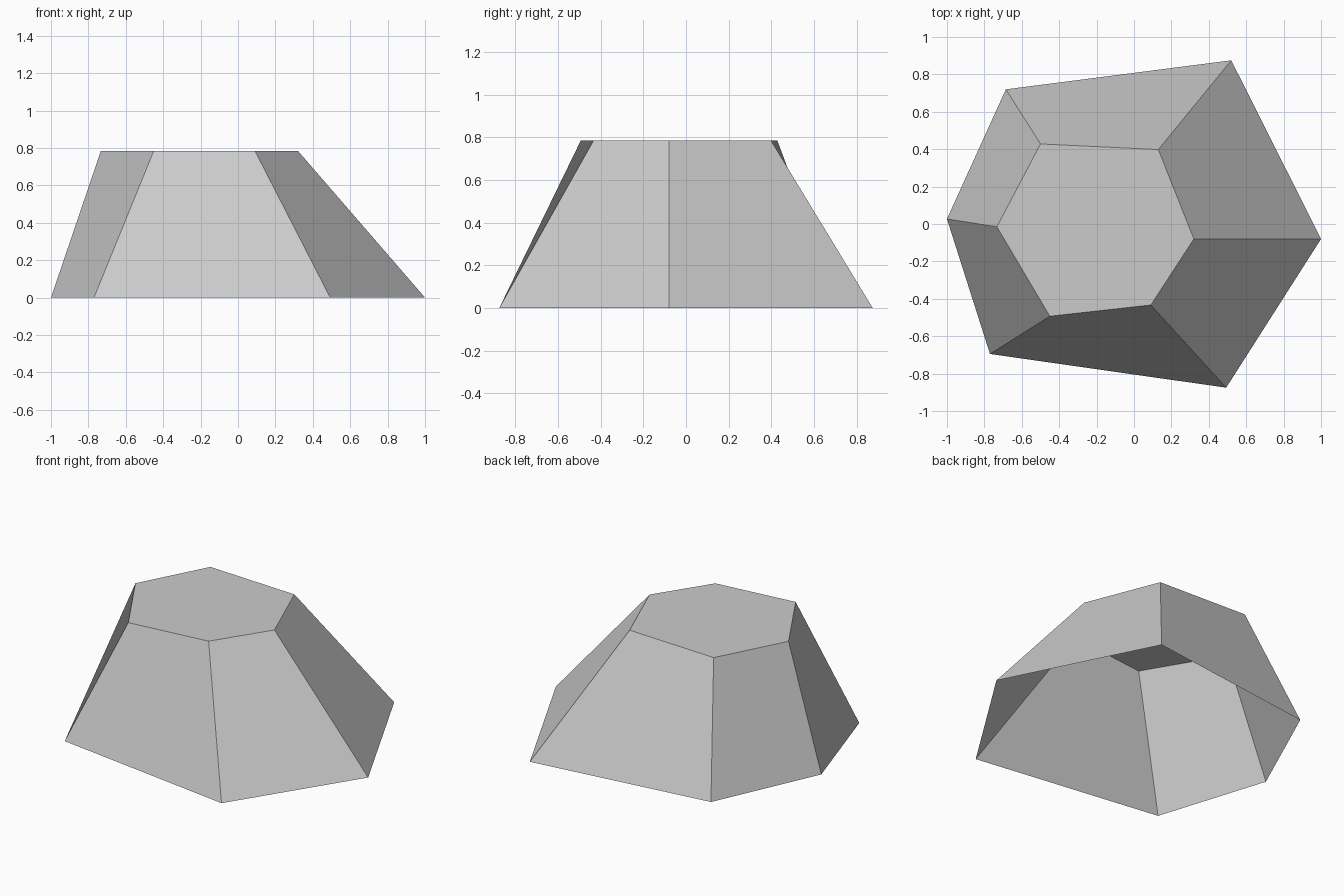
import bpy
import bmesh

cube = bpy.data.objects.get("Cube")
if cube:
    bpy.data.objects.remove(cube, do_unlink=True)

HEIGHT = 0.785

# Matching corners of the rim on the ground and the flat cap, counterclockwise
base_outline = [(1.0, -0.08), (0.52, 0.875), (-0.685, 0.72),
                (-1.0, 0.027), (-0.77, -0.695), (0.493, -0.875)]
cap_outline = [(0.32, -0.08), (0.13, 0.398), (-0.50, 0.428),
               (-0.733, -0.015), (-0.45, -0.493), (0.09, -0.433)]


def make_material(name, colour):
    mat = bpy.data.materials.new(name)
    mat.use_nodes = True
    mat.diffuse_color = colour
    mat.node_tree.nodes["Principled BSDF"].inputs["Base Color"].default_value = colour
    return mat


def add_ring(bm, outline, z):
    return [bm.verts.new((x, y, z)) for x, y in outline]


# Six-sided tapering shell, closed on top and open underneath
bm = bmesh.new()
base = add_ring(bm, base_outline, 0)
cap = add_ring(bm, cap_outline, HEIGHT)
bm.faces.new(cap)
for i in range(len(base)):
    j = (i + 1) % len(base)
    # The first corner sets which way the slightly twisted side folds
    bm.faces.new((base[j], cap[j], cap[i], base[i]))

mesh = bpy.data.meshes.new("rock_shell")
bm.to_mesh(mesh)
bm.free()
mesh.materials.append(make_material("light grey", (0.6, 0.6, 0.6, 1)))

shell = bpy.data.objects.new("rock_shell", mesh)
bpy.context.collection.objects.link(shell)
